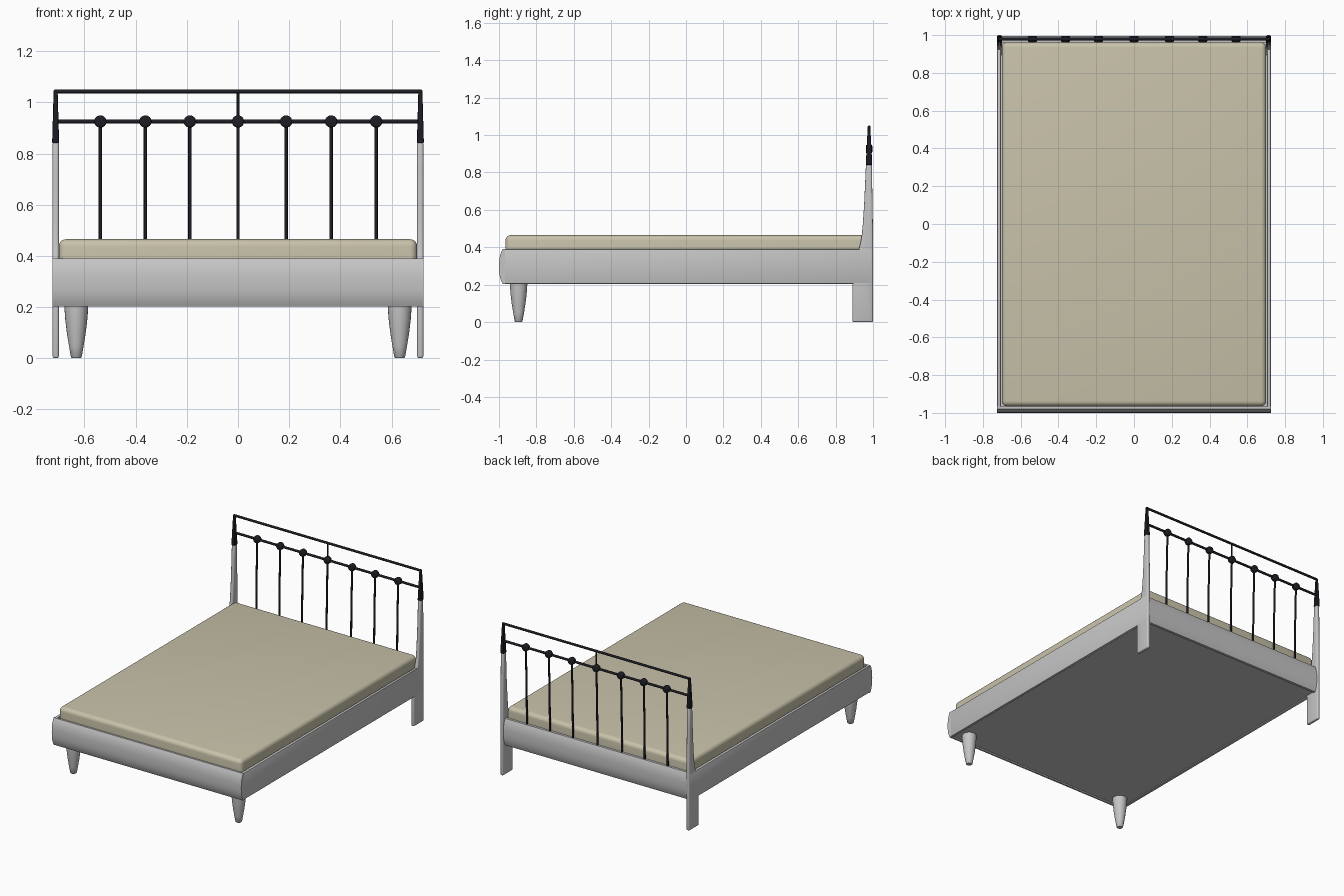
import bpy, bmesh, math
from mathutils import Vector

if "Cube" in bpy.data.objects:
    bpy.data.objects.remove(bpy.data.objects["Cube"])


def material(name, rgb):
    m = bpy.data.materials.new(name)
    m.diffuse_color = (*rgb, 1)
    m.use_nodes = True
    m.node_tree.nodes["Principled BSDF"].inputs["Base Color"].default_value = m.diffuse_color
    return m


GREY = material("grey frame", (0.56, 0.56, 0.56))
BEIGE = material("beige mattress", (0.58, 0.54, 0.40))
IRON = material("dark iron", (0.012, 0.012, 0.018))


def finish(name, bm, mat, bevel=0, segments=3):
    bmesh.ops.recalc_face_normals(bm, faces=bm.faces)
    mesh = bpy.data.meshes.new(name)
    bm.to_mesh(mesh)
    bm.free()
    mesh.materials.append(mat)
    ob = bpy.data.objects.new(name, mesh)
    bpy.context.collection.objects.link(ob)
    bpy.ops.object.select_all(action='DESELECT')
    bpy.context.view_layer.objects.active = ob
    ob.select_set(True)
    if bevel:
        b = ob.modifiers.new("round", 'BEVEL')
        b.width, b.segments, b.limit_method = bevel, segments, 'ANGLE'
        b.angle_limit = math.radians(40)
        bpy.ops.object.modifier_apply(modifier=b.name)
    bpy.ops.object.shade_smooth_by_angle(angle=math.radians(40))
    return ob


def box(name, lo, hi, mat, bevel=0, segments=3, top_inset=(0, 0)):
    bm = bmesh.new()
    bmesh.ops.create_cube(bm, size=1)
    lo, hi = Vector(lo), Vector(hi)
    for v in bm.verts:
        up = v.co.z > 0
        sx, sy = math.copysign(1, v.co.x), math.copysign(1, v.co.y)
        v.co = Vector([lo[i] + (v.co[i] + 0.5) * (hi[i] - lo[i]) for i in range(3)])
        if up:
            v.co.x -= sx * top_inset[0]
            v.co.y -= sy * top_inset[1]
    return finish(name, bm, mat, bevel, segments)


def extrude_x(name, yz, x0, x1, mat, bevel=0):
    # side profile in (y, z) pushed along x
    bm = bmesh.new()
    f = bm.faces.new([bm.verts.new((x0, y, z)) for y, z in yz])
    r = bmesh.ops.extrude_face_region(bm, geom=[f])
    for g in r['geom']:
        if isinstance(g, bmesh.types.BMVert):
            g.co.x = x1
    return finish(name, bm, mat, bevel)


def lathe(name, rz, x, y, mat, n=24):
    bm = bmesh.new()
    rings = [[bm.verts.new((x + r * math.cos(2 * math.pi * i / n),
                            y + r * math.sin(2 * math.pi * i / n), z))
              for i in range(n)] for r, z in rz]
    for a, b in zip(rings, rings[1:]):
        for i in range(n):
            j = (i + 1) % n
            bm.faces.new((a[i], a[j], b[j], b[i]))
    bm.faces.new(rings[0])
    bm.faces.new(rings[-1])
    return finish(name, bm, mat)


def rod(name, pts, radius, mat=IRON, n=12):
    # round bar along a path lying in one vertical plane
    bm = bmesh.new()
    pts = [Vector(p) for p in pts]
    along_x = abs(pts[-1].x - pts[0].x) > 0.1
    u, w = (Vector((0, 1, 0)), Vector((0, 0, 1))) if along_x else (Vector((1, 0, 0)), Vector((0, 1, 0)))
    rings = [[bm.verts.new(p + radius * (u * math.cos(2 * math.pi * i / n) + w * math.sin(2 * math.pi * i / n)))
              for i in range(n)] for p in pts]
    for a, b in zip(rings, rings[1:]):
        for i in range(n):
            j = (i + 1) % n
            bm.faces.new((a[i], a[j], b[j], b[i]))
    bm.faces.new(rings[0])
    bm.faces.new(rings[-1])
    return finish(name, bm, mat)


def bowed(y_edge, y_mid, y_inner, z0, z1, n=12):
    # board cross-section with a bulging outer face
    pts = []
    for i in range(n + 1):
        t = -1 + 2 * i / n
        pts.append((y_mid + (y_edge - y_mid) * abs(t) ** 2.6, z0 + (z1 - z0) * i / n))
    return pts + [(y_inner, z1), (y_inner, z0)]


# mattress and base
box("mattress", (-0.70, -0.965, 0.23), (0.70, 0.962, 0.465), BEIGE, 0.028, 5)
box("base_panel", (-0.71, -0.975, 0.212), (0.71, 0.975, 0.225), GREY)

# footboard and lower headboard panel
extrude_x("footboard", bowed(-0.98, -1.0, -0.967, 0.203, 0.39), -0.725, 0.725, GREY)
extrude_x("headboard_panel", bowed(0.978, 0.995, 0.96, 0.205, 0.39), -0.705, 0.705, GREY)

# post profile: wide foot, shoulder at rail height, slender top
POST = [(0.89, 0.0), (1.0, 0.0), (1.0, 0.39), (0.999, 0.52), (0.996, 0.70), (0.994, 0.845),
        (0.962, 0.845), (0.958, 0.75), (0.952, 0.62), (0.945, 0.52), (0.938, 0.45),
        (0.930, 0.41), (0.922, 0.385), (0.89, 0.37)]

for s, side in ((-1, "left"), (1, "right")):
    x0, x1 = sorted((s * 0.705, s * 0.725))
    box("side_rail_" + side, (x0, -0.98, 0.205), (x1, 0.995, 0.39), GREY, 0.004, 2)
    x0, x1 = sorted((s * 0.70, s * 0.7245))
    extrude_x("back_post_" + side, POST, x0, x1, GREY, 0.008)
    # tapered iron sleeve on the post
    x0, x1 = sorted((s * 0.699, s * 0.7265))
    box("post_cap_" + side, (x0, 0.961, 0.84), (x1, 0.996, 1.05), IRON, 0.005, 2, (0.006, 0.011))
    # turned front leg
    lathe("front_leg_" + side, [(0.017, 0.0), (0.021, 0.004), (0.029, 0.05), (0.037, 0.10),
                                (0.043, 0.15), (0.046, 0.19), (0.047, 0.218)],
          s * 0.632, -0.895, GREY)

# iron headboard rails
rod("top_rail", [(-0.715, 0.979, 1.043), (0.715, 0.979, 1.043)], 0.008)
rod("lower_rail", [(-0.71, 0.979, 0.925), (0.71, 0.979, 0.925)], 0.008)
rod("centre_link", [(0, 0.979, 0.925), (0, 0.979, 1.043)], 0.005)

# gently bowed spindles with a round boss at each crossing
for k, x in enumerate((-0.538, -0.362, -0.188, 0, 0.188, 0.364, 0.54)):
    path = []
    for i in range(9):
        t = i / 8
        path.append((x, 0.979 - 0.011 * math.sin(t * math.pi / 2), 0.925 - 0.55 * t))
    rod("spindle_%d" % (k + 1), path, 0.0065)
    bm = bmesh.new()
    bmesh.ops.create_cone(bm, cap_ends=True, segments=24, radius1=0.024, radius2=0.024, depth=0.034)
    for v in bm.verts:
        v.co = Vector((v.co.x + x, v.co.z + 0.979, v.co.y + 0.925))
    finish("boss_%d" % (k + 1), bm, IRON, 0.008)
